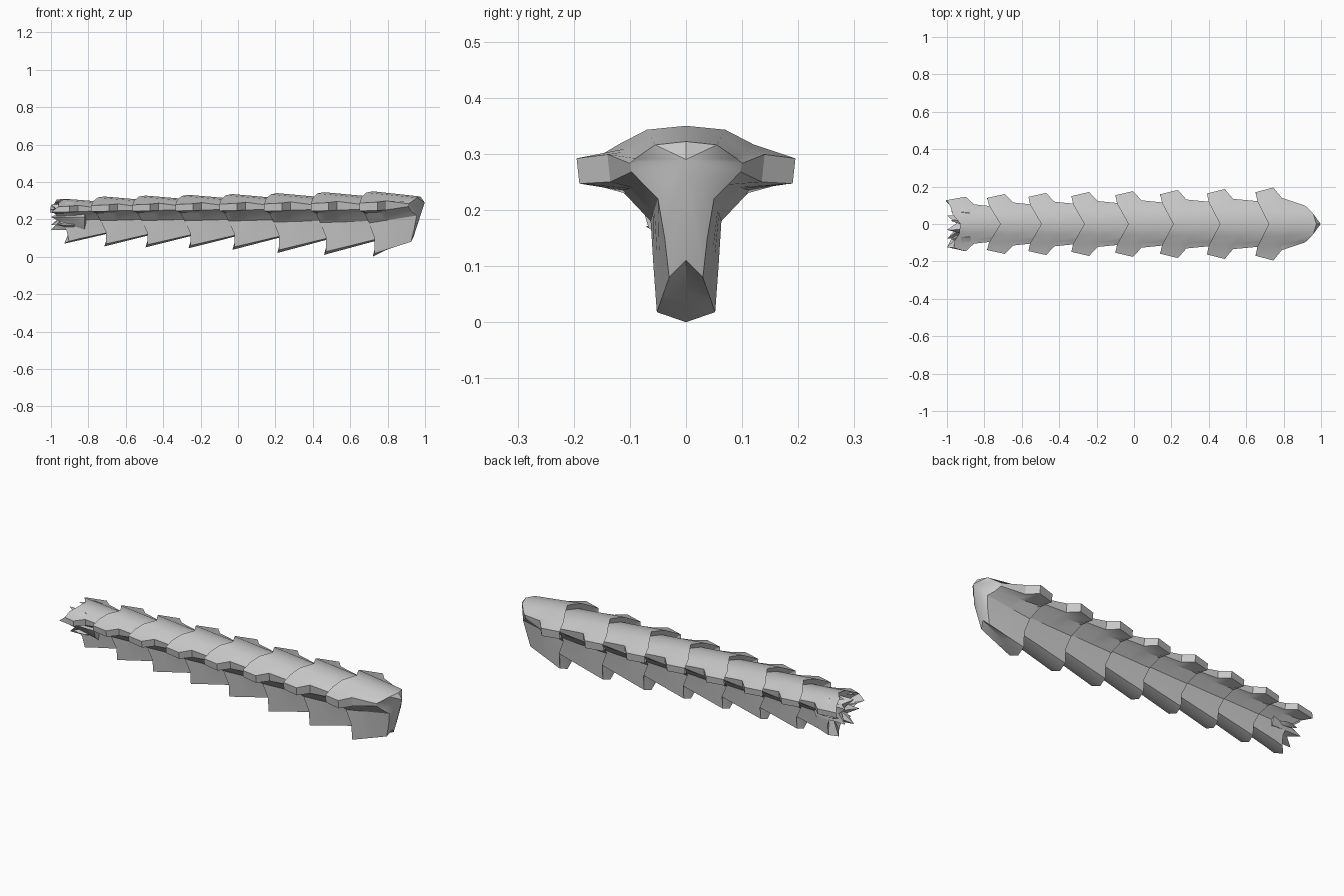
import bpy, bmesh, math, random
from mathutils import Vector

if "Cube" in bpy.data.objects:
    bpy.data.objects.remove(bpy.data.objects["Cube"])

random.seed(4)
grey = bpy.data.materials.new("plain_grey")
grey.diffuse_color = (0.58, 0.58, 0.58, 1)
grey.use_nodes = True
grey.node_tree.nodes["Principled BSDF"].inputs["Base Color"].default_value = grey.diffuse_color

# Half cross-sections (x offset, y, z), from crest over the side wing to keel
REAR = [(0, 0, .35), (-.035, .07, .343), (-.06, .12, .317), (-.07, .17, .287),
        (-.07, .165, .245), (-.045, .115, .235), (-.02, .063, .18),
        (.01, .058, .1), (.01, .052, .018), (0, 0, 0)]
FRONT = [(0, 0, .322), (-.035, .065, .315), (-.06, .1, .295), (-.065, .125, .278),
         (-.065, .12, .255), (-.045, .1, .235), (-.02, .06, .19),
         (0, .05, .14), (0, .045, .09), (0, 0, .082)]
NOSE = [(.255, 0, .322), (.238, .055, .316), (.205, .09, .292), (.19, .1, .283),
        (.19, .097, .268), (.205, .075, .245), (.235, .05, .22),
        (.222, .038, .15), (.205, .03, .08), (.22, 0, .11)]


def finish(bm, name):
    bmesh.ops.recalc_face_normals(bm, faces=bm.faces[:])
    me = bpy.data.meshes.new(name)
    bm.to_mesh(me)
    bm.free()
    ob = bpy.data.objects.new(name, me)
    bpy.context.collection.objects.link(ob)
    me.materials.append(grey)
    bpy.ops.object.select_all(action='DESELECT')
    ob.select_set(True)
    bpy.context.view_layer.objects.active = ob
    bpy.ops.object.shade_smooth_by_angle(angle=math.radians(30))
    return ob


def loft(name, rings, start, end):
    """Skin closed rings and close both ends with fans."""
    bm = bmesh.new()
    loops = [[bm.verts.new(p) for p in r] for r in rings]
    n = len(loops[0])
    for a, b in zip(loops, loops[1:]):
        for i in range(n):
            j = (i + 1) % n
            bm.faces.new((a[i], a[j], b[j], b[i]))
    for ring, c in ((loops[0], start), (loops[-1], end)):
        tip = bm.verts.new(c)
        for i in range(n):
            bm.faces.new((ring[i], ring[(i + 1) % n], tip))
    return finish(bm, name)


def mirrored(half):
    return half + [Vector((p.x, -p.y, p.z)) for p in half[-2:0:-1]]


# Overlapping body segments: rear x, keel z, crest z, wing half width
SEGMENTS = [(.72, 0, .35, .195), (.46, .01, .345, .187), (.21, .02, .34, .182),
            (-.03, .037, .335, .176), (-.265, .045, .331, .171),
            (-.495, .05, .327, .166), (-.715, .055, .322, .16),
            (-.925, .07, .31, .146)]

for k, (x0, zb, zt, w) in enumerate(SEGMENTS):
    last = k == len(SEGMENTS) - 1
    rear = [Vector(p) for p in REAR]
    if k == 0:
        front = [Vector(p) for p in NOSE]
    else:
        length = SEGMENTS[k - 1][0] - x0 + .03
        front = [Vector(p) + Vector((length, 0, 0)) for p in FRONT]
    mid1 = [a.lerp(b, .33) for a, b in zip(rear, front)]
    mid2 = [a.lerp(b, .5) for a, b in zip(rear, front)]
    # Swept wing corners
    mid1[3], mid1[4] = Vector((.025, .195, .292)), Vector((.025, .19, .247))
    mid2[3], mid2[4] = Vector((.07, .14, .299)), Vector((.07, .135, .25))

    def place(p):
        return Vector((x0 + p.x, p.y * w / .195, zb + p.z * (zt - zb) / .35))

    rings = [mirrored([place(p) for p in r]) for r in (rear, mid1, mid2, front)]
    if last:  # torn rim on the final segment
        for p in rings[0]:
            p.x += random.uniform(-.015, .035)
    tip = (.278, 0, .29) if k == 0 else (front[0].x - .03, 0, .2)
    loft("body_segment_%d" % (k + 1), rings,
         place(Vector((.05, 0, .2))), place(Vector(tip)))

# Ragged core sticking out of the broken end
N = 10


def core_ring(x, ry, rz, jag):
    out = []
    for i in range(N):
        a = 2 * math.pi * i / N
        s = 1 + jag * (.25 if i % 2 else -.25)
        dx = -.03 if i % 2 else .02
        out.append(Vector((x + dx * jag, -.01 + ry * s * math.cos(a), .212 + rz * s * math.sin(a))))
    return out


loft("broken_core", [core_ring(-.97, .055, .057, 1), core_ring(-.92, .06, .065, .4),
                     core_ring(-.82, .07, .075, 0)],
     (-.935, -.01, .21), (-.80, -.01, .21))

# Splinters around the broken end
for i, (y, z, l) in enumerate([(.06, .285, .06), (-.07, .28, .05), (.015, .292, .06),
                               (-.045, .17, .05), (.05, .2, .05)]):
    base = [Vector((-.88, y + .022 * math.cos(a), z + .012 * math.sin(a)))
            for a in (0, 1.57, 3.14, 4.71)]
    end = [p + Vector((-.04, .004 * (-1) ** i, 0)) for p in base]
    loft("splinter_%d" % (i + 1), [end, base], (-.92 - l, y * 1.15, z), (-.86, y, z))
